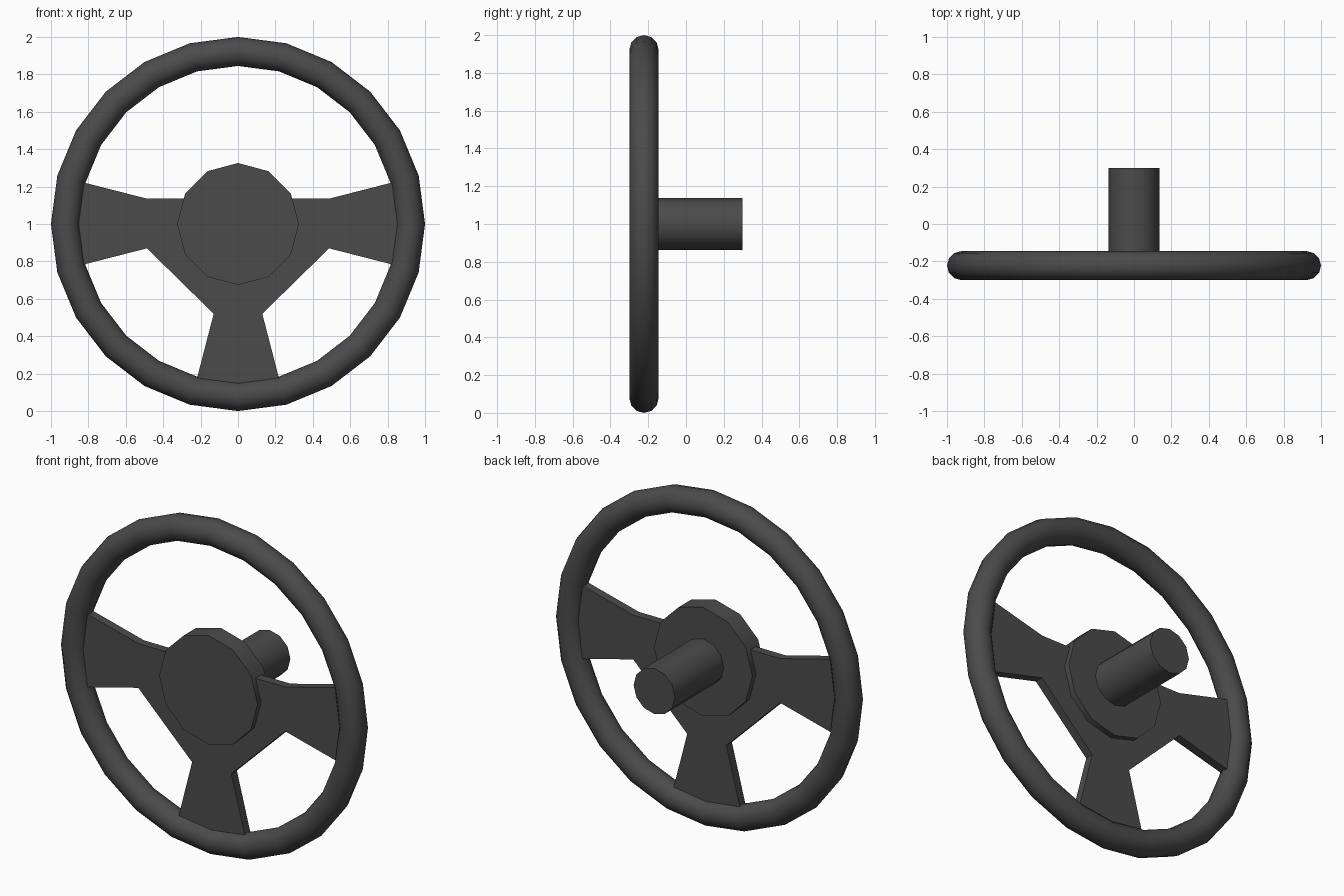
import bpy
import bmesh
import math

if "Cube" in bpy.data.objects:
    bpy.data.objects.remove(bpy.data.objects["Cube"])

CENTRE_Z = 1.0
RIM_Y = -0.2225

dark = bpy.data.materials.new("dark_grey")
dark.diffuse_color = (0.07, 0.07, 0.07, 1)
dark.use_nodes = True
dark.node_tree.nodes["Principled BSDF"].inputs["Base Color"].default_value = dark.diffuse_color


def finish(name):
    """Name, colour and smooth the active object."""
    ob = bpy.context.object
    ob.name = name
    ob.data.materials.append(dark)
    bpy.ops.object.transform_apply(location=False, rotation=True, scale=True)
    bpy.ops.object.shade_smooth_by_angle(angle=math.radians(40))
    return ob


def cylinder_y(name, radius, y0, y1, sides=12):
    """Cylinder running along y, centred on the wheel axis."""
    bpy.ops.mesh.primitive_cylinder_add(
        vertices=sides, radius=radius, depth=y1 - y0,
        location=(0, (y0 + y1) / 2, CENTRE_Z), rotation=(math.pi / 2, 0, 0))
    return finish(name)


# Rim
bpy.ops.mesh.primitive_torus_add(
    major_segments=24, minor_segments=12, major_radius=0.9225, minor_radius=0.0775,
    location=(0, RIM_Y, CENTRE_Z), rotation=(math.pi / 2, 0, 0))
finish("rim")

# Hub and steering column
cylinder_y("hub", 0.326, -0.28, -0.162)
cylinder_y("column", 0.137, -0.20, 0.30)

# Three-armed spoke plate: right half outline, mirrored, then extruded
half = [(0.485, 1.135), (0.885, 1.237), (0.885, 0.768),
        (0.487, 0.87), (0.13, 0.52), (0.234, 0.118)]
outline = half + [(-x, z) for x, z in reversed(half)]
thick = 0.052
bm = bmesh.new()
face = bm.faces.new([bm.verts.new((x, RIM_Y - thick / 2, z)) for x, z in outline])
ext = bmesh.ops.extrude_face_region(bm, geom=[face], use_keep_orig=True)
moved = [v for v in ext["geom"] if isinstance(v, bmesh.types.BMVert)]
bmesh.ops.translate(bm, verts=moved, vec=(0, thick, 0))
bmesh.ops.recalc_face_normals(bm, faces=bm.faces)
mesh = bpy.data.meshes.new("spokes")
bm.to_mesh(mesh)
bm.free()
spokes = bpy.data.objects.new("spokes", mesh)
spokes.data.materials.append(dark)
bpy.context.collection.objects.link(spokes)
